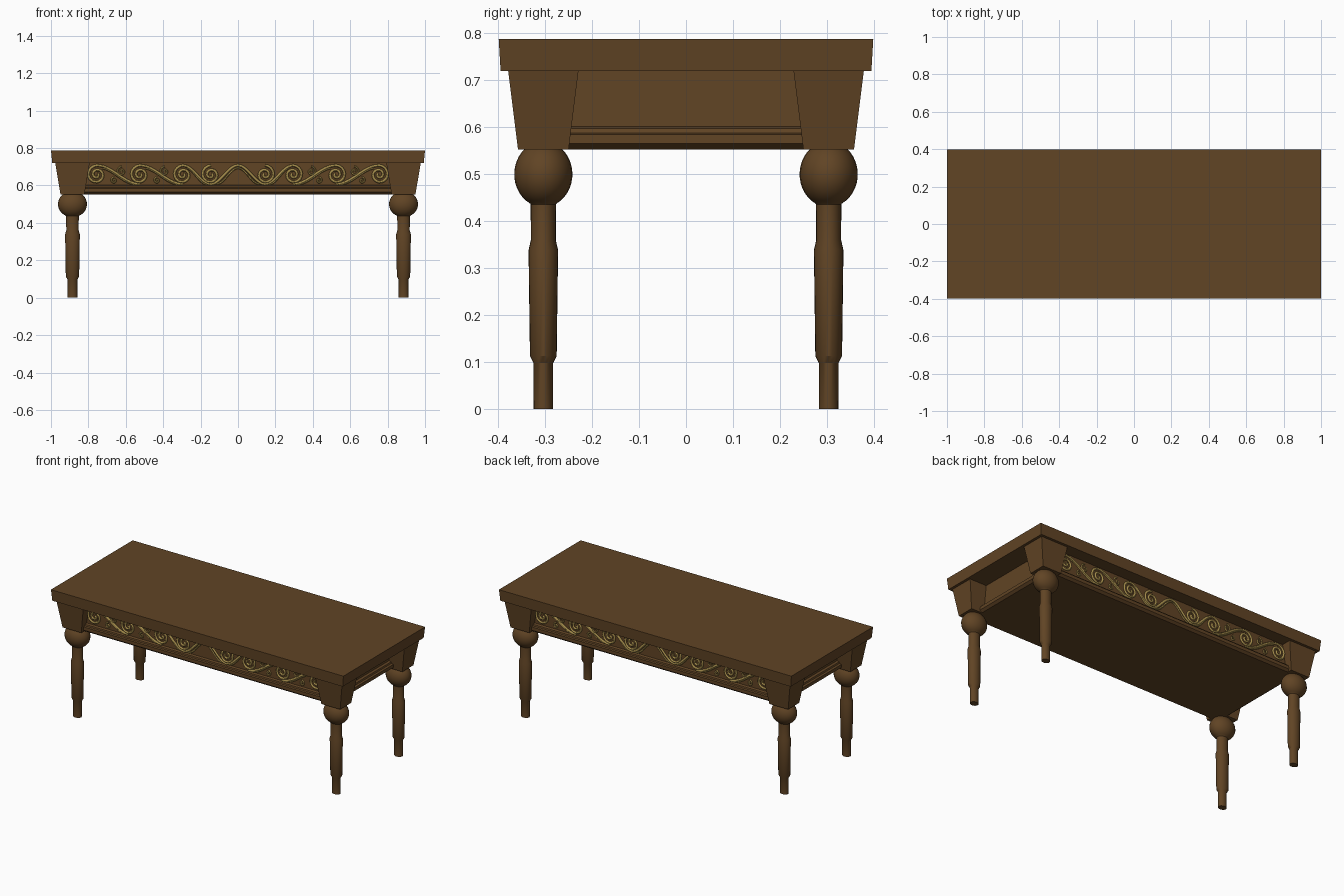
import bpy, bmesh, math

if "Cube" in bpy.data.objects:
    bpy.data.objects.remove(bpy.data.objects["Cube"])

def material(name, col):
    m = bpy.data.materials.new(name)
    m.diffuse_color = (*col, 1)
    m.use_nodes = True
    m.node_tree.nodes["Principled BSDF"].inputs["Base Color"].default_value = m.diffuse_color
    return m

WOOD = material("brown wood", (0.119, 0.058, 0.018))
GOLD = material("old gold", (0.37, 0.26, 0.07))

def loft(name, rings, mat, smooth=False):
    """Skin a list of equal-length vertex rings and cap both ends."""
    bm = bmesh.new()
    vs = [[bm.verts.new(p) for p in r] for r in rings]
    n = len(vs[0])
    for a, b in zip(vs, vs[1:]):
        for i in range(n):
            j = (i + 1) % n
            bm.faces.new((a[i], a[j], b[j], b[i]))
    bm.faces.new(vs[0][::-1])
    bm.faces.new(vs[-1])
    bmesh.ops.recalc_face_normals(bm, faces=bm.faces)
    me = bpy.data.meshes.new(name)
    bm.to_mesh(me)
    bm.free()
    me.materials.append(mat)
    ob = bpy.data.objects.new(name, me)
    bpy.context.collection.objects.link(ob)
    if smooth:
        bpy.ops.object.select_all(action='DESELECT')
        ob.select_set(True)
        bpy.context.view_layer.objects.active = ob
        bpy.ops.object.shade_smooth_by_angle(angle=math.radians(30))
    return ob

def rect(hx, hy, z, cx=0, cy=0):
    return [(cx - hx, cy - hy, z), (cx + hx, cy - hy, z),
            (cx + hx, cy + hy, z), (cx - hx, cy + hy, z)]

# table top, very slightly tapered
loft("table_top", [rect(0.993, 0.395, 0.72), rect(1.0, 0.399, 0.788)], WOOD)

# closed apron body with stepped moulding along its bottom edge
loft("apron", [rect(*r) for r in (
    (0.875, 0.328, 0.553), (0.89, 0.342, 0.565), (0.89, 0.342, 0.585),
    (0.878, 0.332, 0.588), (0.875, 0.330, 0.597), (0.862, 0.318, 0.602),
    (0.862, 0.318, 0.721))], WOOD)

# legs: tapered corner block above a turned, slightly oval post
profile = [(0.0205, 0), (0.021, 0.098), (0.0285, 0.113), (0.0315, 0.338),
           (0.0265, 0.36), (0.027, 0.436)]
for k in range(13):
    t = -1.1 + 2.0 * k / 12
    profile.append((0.062 * math.cos(t), 0.5 + 0.07 * math.sin(t)))
for sx in (-1, 1):
    for sy in (-1, 1):
        tag = ("left" if sx < 0 else "right") + ("_front" if sy < 0 else "_back")
        cx, cy = 0.885 * sx, 0.304 * sy
        loft("leg_block_" + tag, [rect(0.064, 0.054, 0.553, cx, cy),
                                  rect(0.092, 0.075, 0.721, cx, cy)], WOOD)
        rings = [[(cx + 1.25 * r * math.cos(a), cy + r * math.sin(a), z)
                  for a in (2 * math.pi * i / 24 for i in range(24))]
                 for r, z in profile]
        loft("leg_" + tag, rings, WOOD, True)

# carved running scroll
ZC, R = 0.657, 0.05

def spiral(cx, cz, r_out, turns, n=34):
    """Clockwise spiral from the middle out, ending at the top."""
    pts = []
    for i in range(n + 1):
        t = i / n
        a = math.pi / 2 + (1 - t) * turns * 2 * math.pi
        r = r_out * (0.1 + 0.9 * t)
        pts.append((cx + r * math.cos(a), cz + r * math.sin(a)))
    return pts

def sweep(x0, z0, x1, z1, n=12):
    """S-shaped stem that is level at both ends."""
    return [(x0 + (x1 - x0) * i / n,
             z0 + (z1 - z0) * (1 - math.cos(math.pi * i / n)) / 2)
            for i in range(1, n + 1)]

centres = [-0.755, -0.525, -0.295, -0.145]
strands = []
for i, c in enumerate(centres):
    s = spiral(c, ZC, R, 1.9)
    if i < 3:
        s += sweep(c, ZC + R, centres[i + 1], ZC - R)
    strands.append((s, 0.0075))
    # thinner second line beside the stem, ending in a small curl
    if i < 3:
        nx = centres[i + 1]
        strands.append((sweep(c + 0.015, ZC + R - 0.014, nx - 0.02, ZC - R - 0.001), 0.005))
    if i < 2:
        m = (c + centres[i + 1]) / 2 + 0.018
        strands.append((spiral(m, ZC + 0.018, 0.026, 1.3, 20), 0.005))
        strands.append((spiral(m - 0.04, ZC - 0.03, 0.018, 1.2, 16), 0.005))
# middle arch
strands.append(([(-0.145, ZC - R)] + sweep(-0.145, ZC - R, 0, ZC + R), 0.0075))
strands.append(([(-0.115, ZC - R)] + sweep(-0.115, ZC - R, 0, ZC + R - 0.014), 0.005))

for side, sy in (("front", -1), ("back", 1)):
    cu = bpy.data.curves.new("scroll_" + side, 'CURVE')
    cu.dimensions = '3D'
    cu.bevel_depth = 1.0
    cu.bevel_resolution = 0
    cu.use_fill_caps = True
    for pts, rad in strands:
        for sx in (-1, 1):
            sp = cu.splines.new('POLY')
            sp.points.add(len(pts) - 1)
            for p, (x, z) in zip(sp.points, pts):
                p.co = (-x * sx, 0.322 * sy, z, 1)
                p.radius = rad
    cu.materials.append(GOLD)
    ob = bpy.data.objects.new("scroll_" + side, cu)
    bpy.context.collection.objects.link(ob)
    bpy.ops.object.select_all(action='DESELECT')
    ob.select_set(True)
    bpy.context.view_layer.objects.active = ob
    bpy.ops.object.convert(target='MESH')
